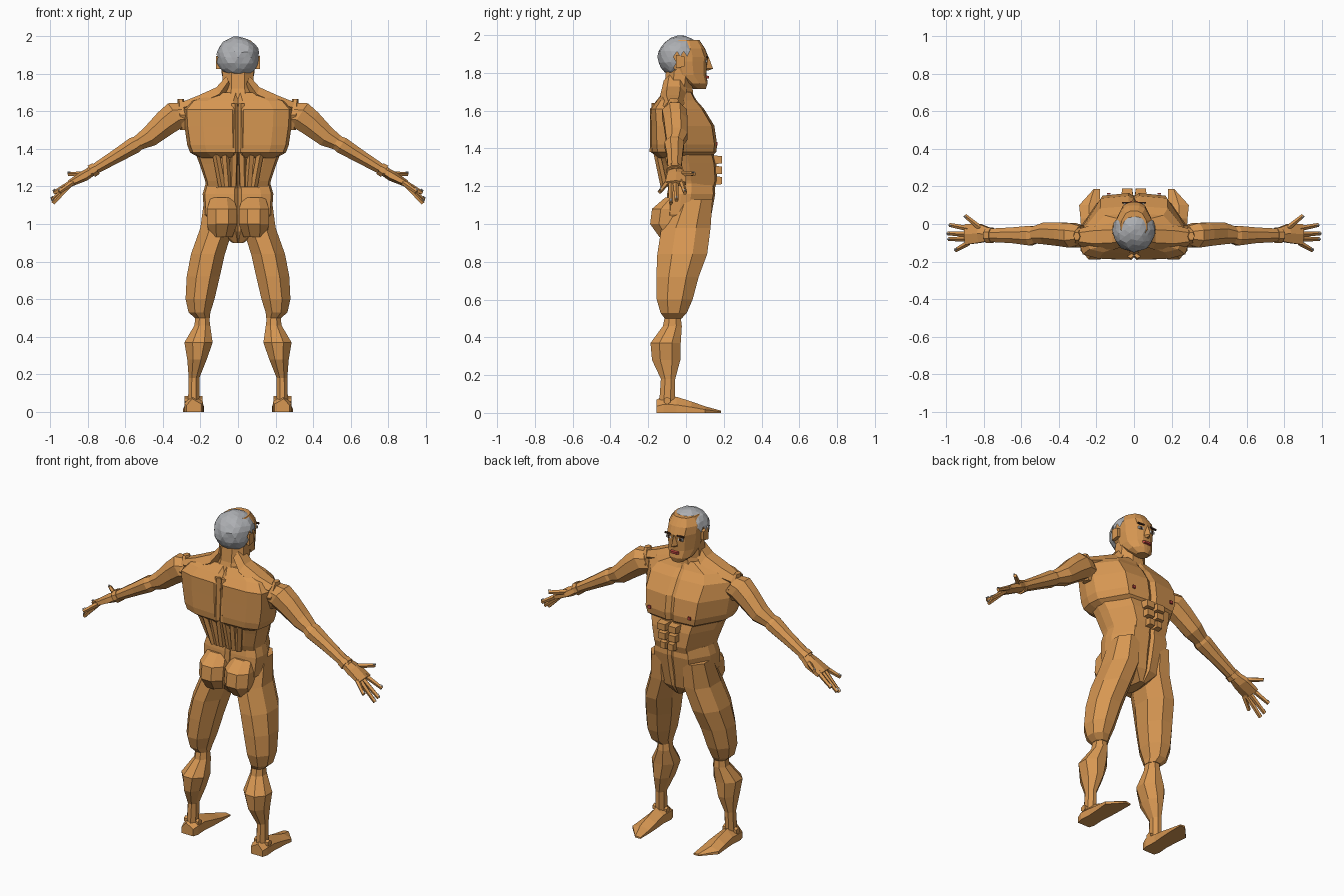
import bpy, bmesh, math, random
from mathutils import Vector, Matrix

random.seed(3)

def material(name, rgb):
    m = bpy.data.materials.new(name)
    m.diffuse_color = (*rgb, 1)
    return m

SKIN = material("tan skin", (0.68, 0.31, 0.085))
HAIR = material("grey hair", (0.42, 0.43, 0.45))
RED = material("lip red", (0.5, 0.06, 0.05))
DARK = material("dark brown", (0.05, 0.02, 0.01))
WHITE = material("eye white", (0.8, 0.8, 0.78))
NAIL = material("nail grey", (0.5, 0.48, 0.46))

def finish(name, bm, mat, mirror=False):
    bmesh.ops.recalc_face_normals(bm, faces=bm.faces)
    me = bpy.data.meshes.new(name)
    bm.to_mesh(me)
    bm.free()
    me.materials.append(mat)
    ob = bpy.data.objects.new(name, me)
    bpy.context.collection.objects.link(ob)
    if mirror:
        ob.modifiers.new("mirror", 'MIRROR').use_mirror_merge = False
    return ob

def skin_rings(name, rings, mat=SKIN, mirror=False):
    bm = bmesh.new()
    vs = [[bm.verts.new(p) for p in r] for r in rings]
    n = len(vs[0])
    for a, b in zip(vs, vs[1:]):
        for i in range(n):
            bm.faces.new((a[i], a[(i + 1) % n], b[(i + 1) % n], b[i]))
    bm.faces.new(vs[0])
    bm.faces.new(vs[-1])
    return finish(name, bm, mat, mirror)

def limb(name, rings, u=(1, 0, 0), v=(0, 1, 0), n=8, mirror=True, mat=SKIN):
    """Loft of n-gons; each ring is (x, y, z, radius along u, radius along v)."""
    u, v = Vector(u).normalized(), Vector(v).normalized()
    out = []
    for x, y, z, a, b in rings:
        out.append([Vector((x, y, z)) + u * a * math.cos(t) + v * b * math.sin(t)
                    for t in [2 * math.pi * (i + 0.5) / n for i in range(n)]])
        k = 1 / math.cos(math.pi / n)
        out[-1] = [Vector((x, y, z)) + (p - Vector((x, y, z))) * k for p in out[-1]]
    return skin_rings(name, out, mat, mirror)

def trunk(name, half, sections, mat=SKIN):
    """Symmetric loft; half outline runs back to front, sections are (z, half width, back y, front y)."""
    outline = half + [(-x, y) for x, y in reversed(half[1:-1])]
    return skin_rings(name, [[(x * w, yb + y * (yf - yb), z) for x, y in outline]
                             for z, w, yb, yf in sections], mat)

def rod(name, p, q, r, mat=SKIN, n=5, r2=None):
    p, q = Vector(p), Vector(q)
    d = q - p
    bm = bmesh.new()
    m = Matrix.Translation((p + q) / 2) @ d.to_track_quat('Z', 'Y').to_matrix().to_4x4()
    bmesh.ops.create_cone(bm, cap_ends=True, segments=n, radius1=r, radius2=r2 or r, depth=d.length, matrix=m)
    return finish(name, bm, mat, True)

def block(name, c, s, mat=SKIN, mirror=True, taper=1.0):
    bm = bmesh.new()
    bmesh.ops.create_cube(bm, size=1)
    for v in bm.verts:
        k = taper if v.co.y > 0 else 1
        v.co = Vector((v.co.x * s[0] * k, v.co.y * s[1], v.co.z * s[2] * k)) + Vector(c)
    return finish(name, bm, mat, mirror)

# torso
BODY = [(0, .08), (.1, 0), (.65, .02), (.94, .1), (1, .3), (.98, .5), (.62, .96), (.1, 1), (0, .95)]
trunk("chest", BODY, [(1.35, .20, -.15, .13), (1.38, .255, -.185, .16), (1.42, .27, -.19, .165),
                      (1.52, .285, -.19, .15), (1.61, .29, -.19, .095), (1.655, .25, -.155, .055),
                      (1.70, .11, -.12, .03)])
trunk("abdomen", BODY, [(1.18, .165, -.09, .15), (1.23, .175, -.11, .165),
                        (1.32, .205, -.13, .16), (1.40, .235, -.15, .14)])
trunk("pelvis", BODY, [(.90, .03, -.07, .08), (.96, .12, -.11, .12), (1.05, .18, -.11, .135),
                       (1.16, .188, -.10, .155), (1.215, .172, -.09, .15)])
for z, w in [(1.23, .045), (1.285, .06), (1.34, .065)]:
    block("abdominal_block", (w / 2 + .004, .165, z), (w, .05, .048), taper=.8)
for x0, x1 in [(.025, .02), (.055, .07), (.085, .12)]:
    rod("lower_back_strand", (x0, -.115, 1.2), (x1, -.155, 1.39), .02)
rod("upper_back_ridge", (.018, -.175, 1.38), (.02, -.165, 1.64), .018)
limb("trapezius", [(.05, -.06, 1.76, .03, .05), (.10, -.065, 1.69, .04, .06), (.2, -.07, 1.645, .04, .06),
                   (.29, -.07, 1.62, .03, .04)], u=(.4, 0, 1), n=6)
block("nipple", (.135, .162, 1.425), (.018, .008, .018), RED)

# legs
limb("buttock", [(.085, -.06, 1.14, .06, .05), (.085, -.10, 1.08, .08, .08), (.085, -.11, 1.0, .08, .08),
                 (.09, -.08, .93, .06, .06)])
limb("thigh", [(.105, .04, 1.13, .075, .1), (.112, .0, .98, .088, .13), (.16, -.02, .84, .09, .132),
               (.185, -.045, .72, .088, .112), (.202, -.06, .6, .077, .095), (.205, -.065, .53, .058, .07),
               (.19, -.068, .5, .04, .045)])
limb("calf", [(.19, -.07, .52, .035, .04), (.19, -.072, .46, .042, .05), (.21, -.108, .37, .075, .08),
              (.218, -.105, .28, .052, .075), (.234, -.095, .18, .028, .038), (.236, -.1, .05, .03, .042)])

# feet: sections run heel to toe
skin_rings("foot", [[(x0, y, 0), (x1, y, 0), (x1, y, h * .5), (x1 * .35 + x0 * .65 + .02, y, h), (x0, y, h * .6)]
                    for y, x0, x1, h in [(-.155, .195, .275, .07), (-.12, .185, .285, .09), (-.05, .19, .28, .085),
                                         (.03, .183, .285, .06), (.1, .18, .292, .035), (.185, .18, .215, .012)]],
           mirror=True)
rod("ankle_bone", (.19, -.1, .065), (.285, -.1, .065), .02, n=6)

# arms: rings are tilted along the arm direction
U, V = (0, 1, 0), (.56, 0, .83)
limb("upper_arm", [(.275, -.06, 1.585, .05, .072), (.33, -.06, 1.58, .066, .075), (.39, -.055, 1.535, .062, .068),
                   (.47, -.05, 1.465, .058, .055), (.55, -.06, 1.42, .04, .035)], U, V)
limb("shoulder_cap", [(.285, -.065, 1.50, .025, .02), (.295, -.065, 1.58, .06, .025),
                      (.305, -.065, 1.665, .02, .015)], (0, 1, 0), (1, 0, 0), n=6)
limb("forearm", [(.50, -.06, 1.45, .035, .03), (.55, -.062, 1.42, .052, .045), (.64, -.06, 1.365, .042, .037),
                 (.79, -.06, 1.275, .034, .026)], U, V)
limb("wrist", [(.755, -.06, 1.295, .04, .034), (.78, -.06, 1.28, .042, .036)], U, V)
limb("palm", [(.77, -.055, 1.285, .035, .022), (.82, -.05, 1.255, .05, .025), (.895, -.055, 1.215, .055, .016)], U, V, n=6)

# fingers with nail plates
FINGERS = [((.88, -.10, 1.22), (.95, -.14, 1.17)), ((.88, -.08, 1.22), (.985, -.08, 1.11)),
           ((.88, -.055, 1.22), (.99, -.05, 1.125)), ((.88, -.025, 1.225), (.98, -.005, 1.165)),
           ((.82, -.02, 1.265), (.90, .045, 1.265))]
for p, q in FINGERS:
    rod("finger", p, q, .015, r2=.011)
    d = (Vector(q) - Vector(p)).normalized()
    c = Vector(q) + Vector((.008, 0, .009))
    rod("fingernail", c - d * .02, c - d * .003, .005, NAIL, 4)

# head and neck
FACE = [(0, 0), (.6, .08), (1, .38), (.96, .66), (.62, .92), (.3, .99), (0, 1)]
limb("neck", [(0, -.05, 1.64, .11, .09), (0, -.04, 1.72, .085, .075), (0, -.03, 1.82, .082, .075)], mirror=False)
trunk("head", FACE, [(1.715, .035, .04, .105), (1.745, .07, -.02, .115), (1.79, .085, -.09, .108),
                     (1.86, .094, -.12, .112), (1.885, .094, -.125, .118), (1.93, .096, -.12, .1),
                     (1.975, .07, -.09, .07)])
skin_rings("nose", [[(-w, .10, z), (0, y, z), (w, .10, z)] for z, w, y in
                    [(1.812, .02, .118), (1.822, .023, .143), (1.885, .01, .12)]])
block("ear", (.105, -.03, 1.86), (.022, .045, .07), taper=.75)
block("eye", (.04, .107, 1.862), (.032, .009, .014), WHITE)
block("pupil", (.04, .109, 1.862), (.013, .009, .014), DARK)
block("eyebrow", (.042, .113, 1.884), (.045, .009, .009), DARK)
block("mouth", (0, .114, 1.777), (.055, .016, .018), RED, False, .7)

# hair: faceted cap cut away over the face and ears
bm = bmesh.new()
bmesh.ops.create_icosphere(bm, subdivisions=3, radius=1)
for v in bm.verts:
    c = v.co * random.uniform(.97, 1.04)
    v.co = (c.x * .115, c.y * .118 - .03, max(c.z, -.95) * .112 + 1.885)
def bare(f):
    c = f.calc_center_median()
    return c.z < 1.795 or (c.y > .03 and c.z < 1.935) or (c.y > -.055 and c.z < 1.9)
bmesh.ops.delete(bm, geom=[f for f in bm.faces if bare(f)], context='FACES')
finish("hair", bm, HAIR)
